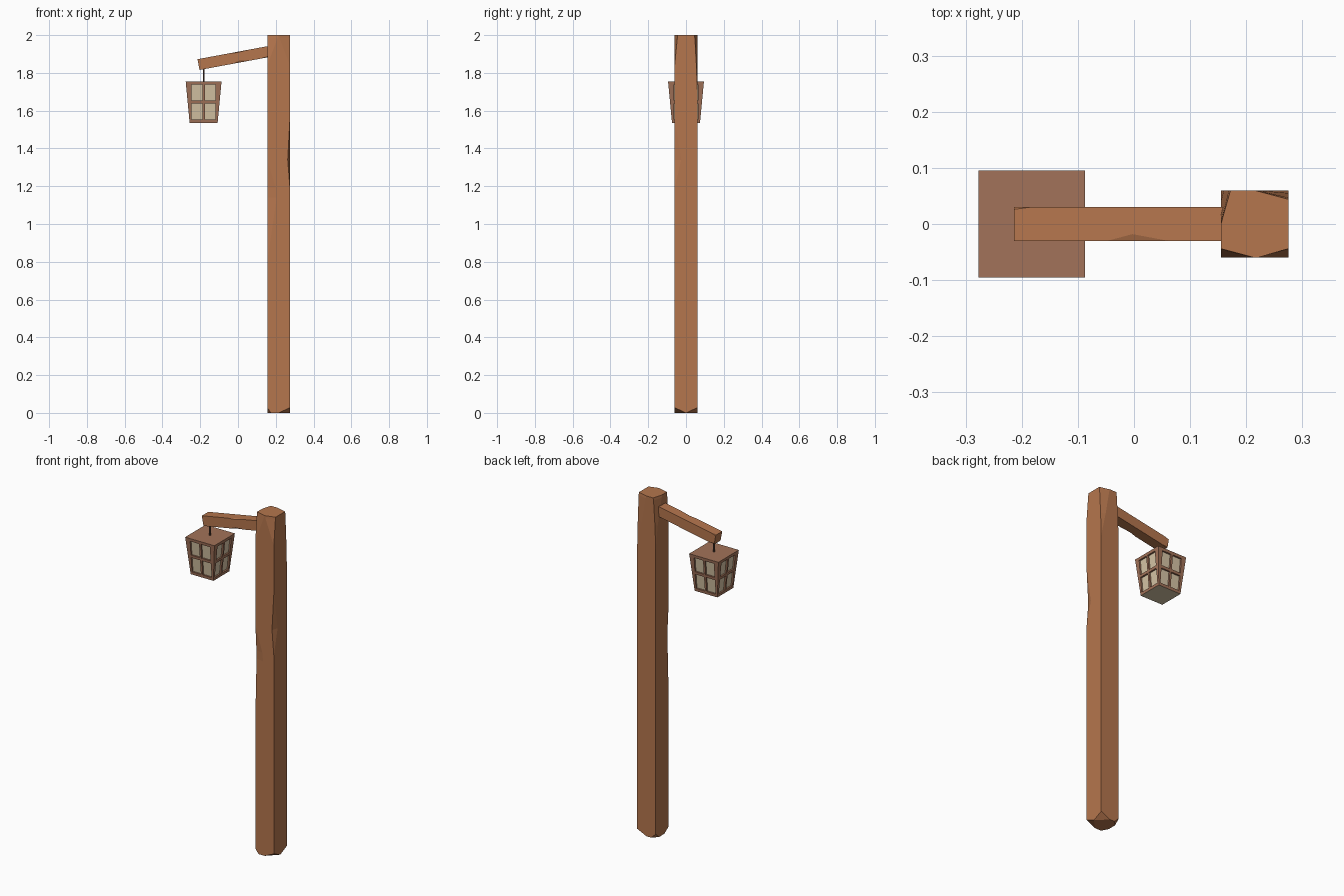
import bpy, bmesh, math
from mathutils import Matrix, Vector

if "Cube" in bpy.data.objects:
    bpy.data.objects.remove(bpy.data.objects["Cube"])


def material(name, rgb):
    m = bpy.data.materials.new(name)
    m.diffuse_color = (*rgb, 1)
    m.use_nodes = True
    m.node_tree.nodes["Principled BSDF"].inputs["Base Color"].default_value = m.diffuse_color
    return m


WOOD = material("wood", (0.46, 0.18, 0.075))
FRAME = material("lantern_wood", (0.36, 0.17, 0.10))
GLASS = material("pane", (0.68, 0.56, 0.38))
IRON = material("dark_iron", (0.12, 0.06, 0.04))


def finish(name, bm, mats):
    bmesh.ops.recalc_face_normals(bm, faces=bm.faces)
    mesh = bpy.data.meshes.new(name)
    bm.to_mesh(mesh)
    bm.free()
    for m in mats:
        mesh.materials.append(m)
    obj = bpy.data.objects.new(name, mesh)
    bpy.context.collection.objects.link(obj)
    return obj


CORNERS = [(1, 1), (-1, 1), (-1, -1), (1, -1)]


def hewn_beam(name, a, b, rings, matrix):
    """Square beam along local z; each ring gives z and chips {corner: (da, db)}."""
    bm = bmesh.new()
    loops = []
    for z, chips in rings:
        loop = []
        for k, (sx, sy) in enumerate(CORNERS):
            da, db = chips.get(k, (0, 0))
            pair = [(sx * a, sy * (b - db)), (sx * (a - da), sy * b)]
            if sx * sy < 0:
                pair.reverse()
            loop += [bm.verts.new((x, y, z)) for x, y in pair]
        loops.append(loop)
    for lo, hi in zip(loops, loops[1:]):
        for i in range(8):
            j = (i + 1) % 8
            bm.faces.new((lo[i], lo[j], hi[j], hi[i]))
    bm.faces.new(loops[0][::-1])
    bm.faces.new(loops[-1])
    bmesh.ops.remove_doubles(bm, verts=bm.verts, dist=1e-5)
    bmesh.ops.transform(bm, matrix=matrix, verts=bm.verts)
    return finish(name, bm, [WOOD])


# Post: chipped at both ends, with gouges on the two front edges
hewn_beam("post", 0.06, 0.06, [
    (0, {0: (0.06, 0.06), 1: (0.03, 0.03), 2: (0.02, 0.04), 3: (0.06, 0.06)}),
    (0.028, {}),
    (0.80, {}),
    (1.14, {2: (0.05, 0.011)}),
    (1.19, {2: (0.045, 0.010)}),
    (1.34, {3: (0.012, 0.035)}),
    (1.56, {}),
    (1.70, {}),
    (1.84, {0: (0.03, 0.005), 1: (0.005, 0.02)}),
    (1.985, {0: (0.055, 0.013), 1: (0.014, 0.055), 2: (0.055, 0.014), 3: (0.055, 0.014)}),
    (2.0, {0: (0.06, 0.016), 1: (0.017, 0.06), 2: (0.06, 0.016), 3: (0.055, 0.016)}),
], Matrix.Translation((0.215, 0, 0)))

# Arm: local z runs from the lantern end into the post
start, end = Vector((-0.209, 0, 1.844)), Vector((0.19, 0, 1.918))
length = (end - start).length
tilt = math.atan2(end.x - start.x, end.z - start.z)
hewn_beam("arm", 0.029, 0.03, [
    (0, {0: (0.006, 0.005), 1: (0.004, 0.004)}),
    (0.03, {}),
    (0.17, {}),
    (0.215, {3: (0.010, 0.006), 2: (0.004, 0.012)}),
    (0.28, {}),
    (0.33, {}),
    (length, {3: (0.008, 0.008)}),
], Matrix.Translation(start) @ Matrix.Rotation(tilt, 4, 'Y'))

# Hanging rod
LX = -0.182
bm = bmesh.new()
bmesh.ops.create_cone(bm, cap_ends=True, segments=6, radius1=0.005, radius2=0.005,
                      depth=0.09, matrix=Matrix.Translation((LX, 0, 1.795)))
finish("hanging_rod", bm, [IRON])

# Lantern: tapered box, each side a grid with four recessed panes
Z0, Z1, H0, H1 = 1.535, 1.755, 0.074, 0.095
bm = bmesh.new()
panes = []
for k in range(4):
    rot = Matrix.Rotation(k * math.pi / 2, 4, 'Z')
    rows = []
    for z in (Z0, 1.552, 1.638, 1.654, 1.738, Z1):
        h = H0 + (H1 - H0) * (z - Z0) / (Z1 - Z0)
        rows.append([bm.verts.new(rot @ Vector((u, -h, z)))
                     for u in (-h, -0.064, -0.006, 0.006, 0.064, h)])
    for i in range(5):
        for j in range(5):
            f = bm.faces.new((rows[i][j], rows[i][j + 1], rows[i + 1][j + 1], rows[i + 1][j]))
            if i in (1, 3) and j in (1, 3):
                panes.append((f, rot @ Vector((0, 0.0095, 0))))
for f, inward in panes:
    new = bmesh.ops.extrude_discrete_faces(bm, faces=[f])["faces"][0]
    bmesh.ops.translate(bm, vec=inward, verts=new.verts)
    new.material_index = 1
# Lid and floor
bmesh.ops.remove_doubles(bm, verts=bm.verts, dist=1e-5)
for f in bmesh.ops.holes_fill(bm, edges=[e for e in bm.edges if e.is_boundary], sides=0)["faces"]:
    if f.calc_center_median().z < 1.6:
        f.material_index = 1
bmesh.ops.translate(bm, vec=(LX, 0, 0), verts=bm.verts)
finish("lantern", bm, [FRAME, GLASS])
